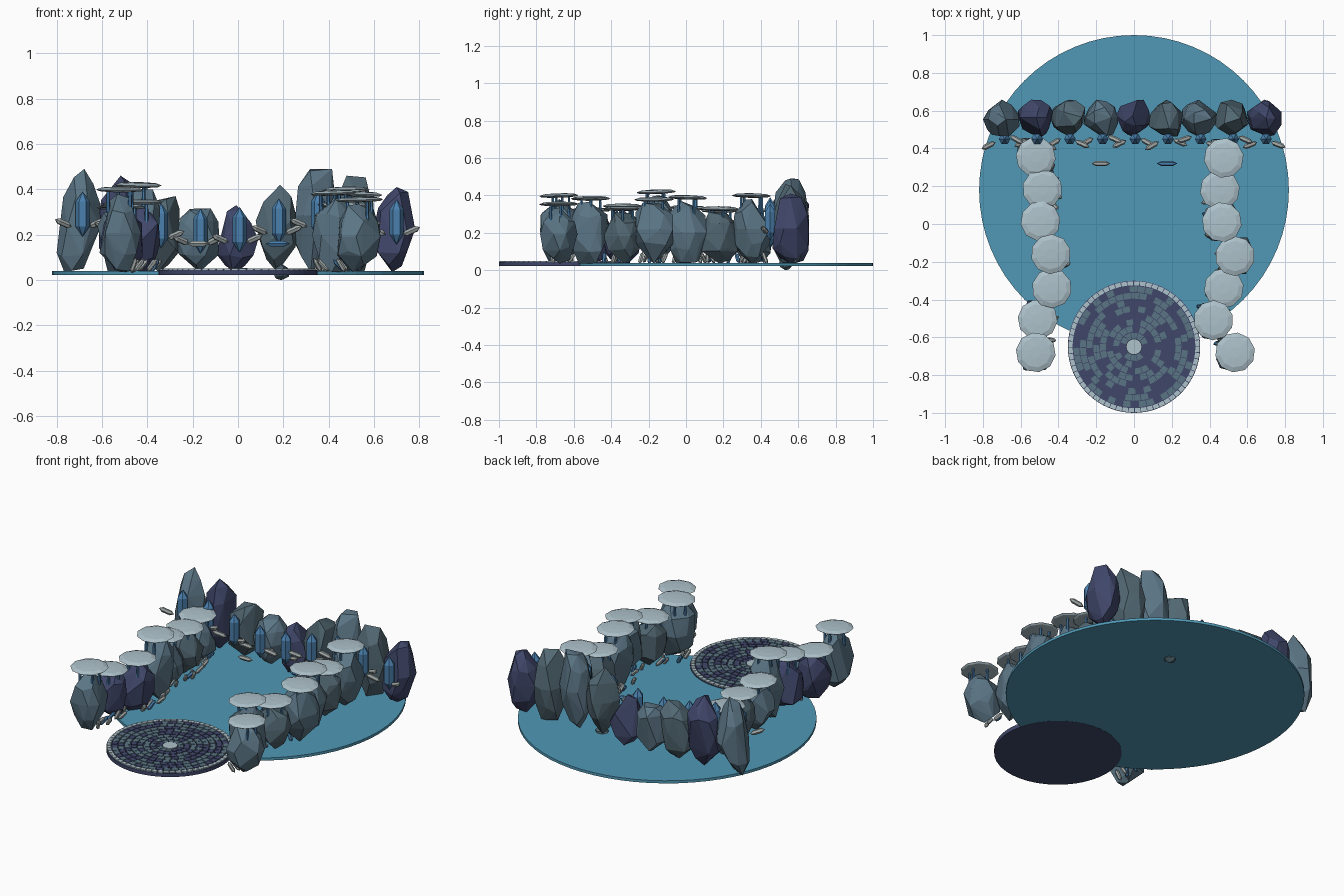
import bpy, bmesh, math, random
from mathutils import Vector, Matrix

if "Cube" in bpy.data.objects:
    bpy.data.objects.remove(bpy.data.objects["Cube"])

random.seed(11)


def material(name, hexa):
    rgb = [int(hexa[i:i + 2], 16) / 255 for i in (0, 2, 4)]
    m = bpy.data.materials.new(name)
    m.diffuse_color = [c / 12.92 if c < 0.04 else ((c + 0.055) / 1.055) ** 2.4 for c in rgb] + [1]
    m.use_nodes = True
    m.node_tree.nodes["Principled BSDF"].inputs["Base Color"].default_value = m.diffuse_color
    return m


WATER = material("pool_blue", "5099B6")
SLATE = material("slate_rock", "5B7585")
GREY = material("grey_slate", "526873")
NAVY = material("navy_stone", "40476A")
PALE = material("pale_cap", "AEC2CB")
CRYSTAL = material("crystal_blue", "4A80AE")
SHARD = material("shard_grey", "A3ABAB")


def finish(name, bm, *mats):
    bmesh.ops.recalc_face_normals(bm, faces=bm.faces)
    me = bpy.data.meshes.new(name)
    bm.to_mesh(me)
    bm.free()
    ob = bpy.data.objects.new(name, me)
    bpy.context.collection.objects.link(ob)
    for m in mats:
        me.materials.append(m)
    return ob


def lathe(bm, profile, sides, mat=Matrix(), turn=0.0):
    """Closed faceted solid from (radius, height) pairs; zero radius makes a tip."""
    rings = []
    for r, z in profile:
        n = sides if r > 0 else 1
        rings.append([bm.verts.new(mat @ Vector((r * math.cos(turn + math.tau * i / sides),
                                                 r * math.sin(turn + math.tau * i / sides), z)))
                      for i in range(n)])
    for a, b in zip(rings, rings[1:]):
        for i in range(sides):
            j = (i + 1) % sides
            quad = [a[i % len(a)], a[j % len(a)], b[j % len(b)], b[i % len(b)]]
            bm.faces.new(list(dict.fromkeys(quad)))
    for ring in (rings[0], rings[-1]):
        if len(ring) > 1:
            bm.faces.new(ring)


def rock(name, x, y, z0, z1, rx, ry, mat, lean=0.0):
    """Chiselled boulder: convex hull of a thinned, jittered sphere fitted to its box."""
    bm = bmesh.new()
    bmesh.ops.create_icosphere(bm, subdivisions=2, radius=1)
    drop = random.sample(list(bm.verts), 17)
    bmesh.ops.delete(bm, geom=drop, context='VERTS')
    for v in bm.verts:
        v.co *= random.uniform(0.88, 1.08)
    hull = bmesh.ops.convex_hull(bm, input=bm.verts)
    junk = [g for g in hull["geom_interior"] + hull["geom_unused"] if isinstance(g, bmesh.types.BMVert)]
    bmesh.ops.delete(bm, geom=list(set(junk)), context='VERTS')
    lo = [min(v.co[k] for v in bm.verts) for k in range(3)]
    hi = [max(v.co[k] for v in bm.verts) for k in range(3)]
    size = (rx, ry, (z1 - z0) / 2)
    for v in bm.verts:
        n = [(v.co[k] - lo[k]) / (hi[k] - lo[k]) * 2 - 1 for k in range(3)]
        v.co = (x + n[0] * size[0] + lean * n[2], y + n[1] * size[1], (z0 + z1) / 2 + n[2] * size[2])
    return finish(name, bm, mat)


def place(loc, direction=(0, 0, 1)):
    q = Vector(direction).to_track_quat('Z', 'Y')
    return Matrix.Translation(loc) @ q.to_matrix().to_4x4()


def shard(bm, loc, direction, length, radius, sides=6):
    h = length / 2
    lathe(bm, [(0, -h), (radius, -h * 0.55), (radius, h * 0.55), (0, h)], sides, place(loc, direction))


# Round pool
bm = bmesh.new()
lathe(bm, [(0.82, 0.023), (0.82, 0.039)], 64, place((0, 0.18, 0)))
finish("pool", bm, WATER)

# Round plaza: base slab, mosaic rings, pale border and hub
PC = Vector((0, -0.65, 0))
bm = bmesh.new()
lathe(bm, [(0.35, 0.022), (0.35, 0.044)], 64, place(PC))
finish("plaza_base", bm, NAVY)


def tile(bm, r0, r1, a0, a1, index):
    pts = [PC + Vector((r * math.cos(a), r * math.sin(a), 0))
           for r, a in ((r0, a0), (r1, a0), (r1, a1), (r0, a1))]
    lo, hi = ([bm.verts.new(p + Vector((0, 0, z))) for p in pts] for z in (0.042, 0.05))
    faces = [bm.faces.new(hi)] + [bm.faces.new((lo[i], lo[(i + 1) % 4], hi[(i + 1) % 4], hi[i]))
                                  for i in range(4)]
    for f in faces:
        f.material_index = index


bm = bmesh.new()
RINGS, STEP = 8, 0.035
for k in range(RINGS + 1):
    border = k == RINGS
    r0 = 0.045 + k * STEP
    r1 = 0.347 if border else r0 + STEP - 0.004
    count = 64 if border else round(math.tau * (r0 + r1) / 2 / 0.046) + 4
    gap = 0.002 / r1
    shift = random.random()
    for i in range(count):
        a = (i + shift) * math.tau / count
        tile(bm, r0, r1, a + gap, a + math.tau / count - gap,
             2 if border else random.choice((0, 0, 1, 1, 1)))
finish("plaza_mosaic", bm, NAVY, SLATE, PALE)
bm = bmesh.new()
lathe(bm, [(0.042, 0.042), (0.042, 0.052)], 16, place(PC))
finish("plaza_hub", bm, PALE)

# Back wall of boulders, each with a standing crystal and two shards in front
tops = (0.49, 0.46, 0.37, 0.315, 0.33, 0.42, 0.49, 0.46, 0.41)
wall_mats = (SLATE, NAVY, GREY, SLATE, NAVY, GREY, SLATE, GREY, NAVY)
leans = (0.02, 0, 0.01, 0, 0, 0, 0.02, 0, 0.01)
crystals, shards = bmesh.new(), bmesh.new()
for i, (top, mat, lean) in enumerate(zip(tops, wall_mats, leans)):
    x = -0.695 + i * 0.173
    rock(f"wall_rock_{i + 1}", x, 0.56, 0.035, top, 0.092, 0.098, mat, lean)
    mid = 0.08 + top * 0.43
    shard(crystals, (x + 0.01, 0.45, mid), (0, 0, 1), 0.2, 0.031)
    for s in (-1, 1):
        shard(shards, (x + s * 0.075, 0.43 + random.uniform(-0.02, 0.02), mid - 0.04),
              (1, s * random.uniform(-0.6, -0.3), s * 0.45), 0.09, 0.014)
shard(shards, (-0.175, 0.32, 0.16), (1, 0, 0), 0.1, 0.013)
shard(crystals, (0.175, 0.32, 0.16), (1, 0, 0), 0.11, 0.013)

# Two side rows of boulders topped with pale caps on thin stems
left = ((-0.52, 0.355, 0.33, SLATE), (-0.485, 0.185, 0.33, GREY), (-0.495, 0.015, 0.345, SLATE),
        (-0.44, -0.16, 0.43, SLATE), (-0.435, -0.34, 0.355, NAVY), (-0.51, -0.505, 0.335, NAVY),
        (-0.52, -0.68, 0.41, SLATE))
right = ((0.475, 0.35, 0.41, SLATE), (0.455, 0.18, 0.34, GREY), (0.465, 0.01, 0.4, SLATE),
         (0.535, -0.17, 0.39, SLATE), (0.475, -0.34, 0.34, GREY), (0.42, -0.51, 0.395, SLATE),
         (0.535, -0.68, 0.365, SLATE))
caps, stems = bmesh.new(), bmesh.new()
for side, row in (("left", left), ("right", right)):
    inward = 1 if side == "left" else -1
    for i, (x, y, top, mat) in enumerate(row):
        rock(f"{side}_rock_{i + 1}", x, y, 0.035, top - 0.03, 0.093, 0.1, mat,
             random.uniform(-0.015, 0.015))
        tilt = (random.uniform(-0.04, 0.04), random.uniform(-0.04, 0.04), 1)
        lathe(caps, [(0.05, -0.022), (0.095, -0.018), (0.106, -0.011), (0.08, -0.002), (0.03, 0.001)],
              10, place((x, y, top), tilt), random.random())
        for k in range(4):
            a = k * math.tau / 4 + random.random()
            lathe(stems, [(0.009, -0.11), (0.007, -0.012)], 6,
                  place((x + 0.055 * math.cos(a), y + 0.055 * math.sin(a), top)))
        # small crystals and shards sprouting at the foot of each boulder
        for k in range(4):
            shard(crystals if k == 3 else shards,
                  (x + inward * random.uniform(0.04, 0.09), y + random.uniform(-0.08, 0.08), 0.065),
                  (inward * random.uniform(0.2, 0.9), random.uniform(-0.6, 0.6), 0.8), 0.075, 0.011)
finish("mushroom_caps", caps, PALE)
finish("cap_stems", stems, CRYSTAL)
finish("blue_crystals", crystals, CRYSTAL)
finish("grey_shards", shards, SHARD)

# Stone tip poking out below the pool
rock("buried_stone_tip", 0.19, 0.53, 0.0, 0.07, 0.035, 0.035, GREY)
